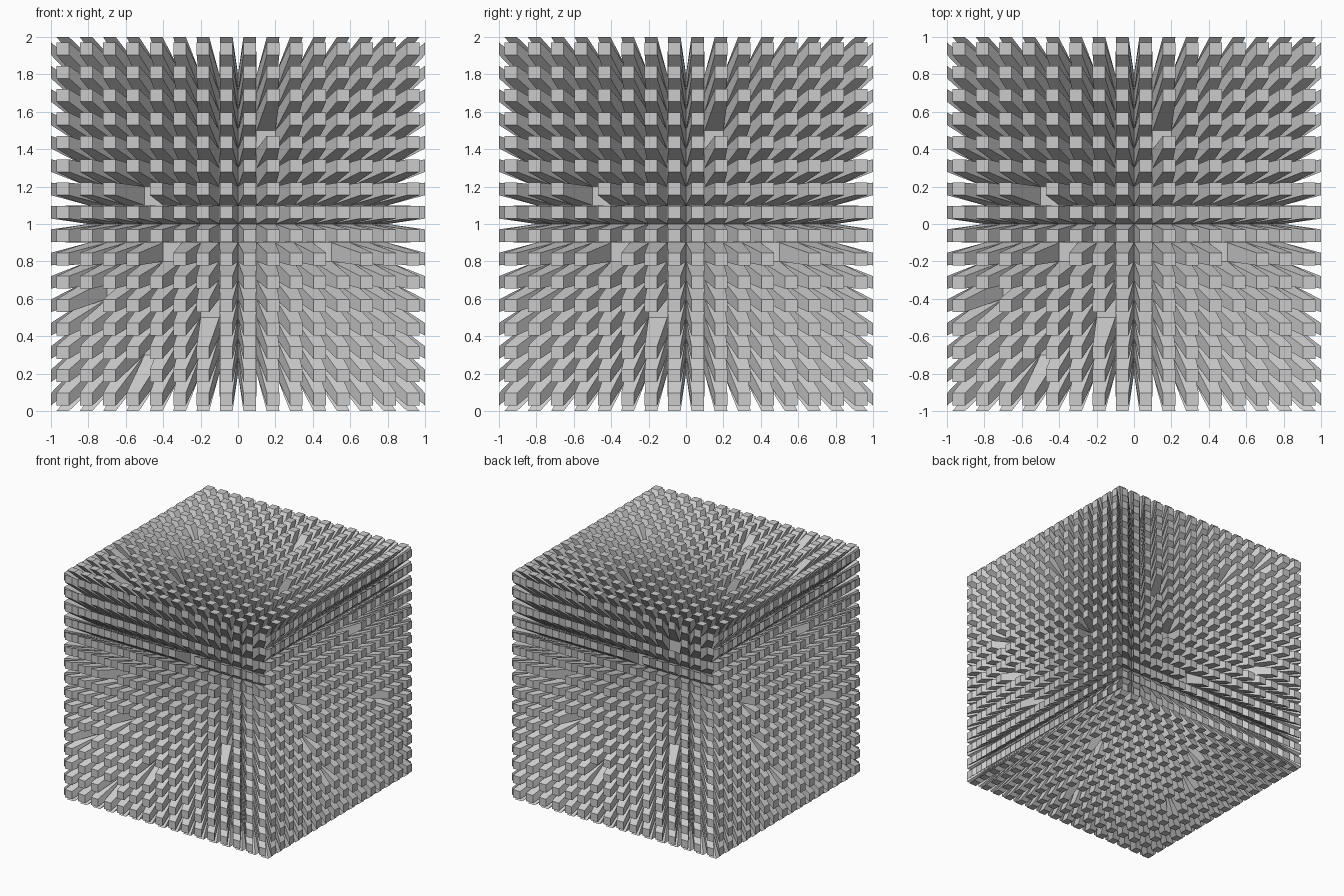
import bpy
import bmesh
from mathutils import Vector

if "Cube" in bpy.data.objects:
    bpy.data.objects.remove(bpy.data.objects["Cube"])

N = 16          # pegs per side
CORE = 0.8      # half size of the inner cube
TIP = 1.0       # half size at the peg tips
TIP_HALF = 0.0335
CELL = 2 * CORE / N

# Cells (column, row) left flat on every side, plus a few extra per side
FLAT = {(4, 6), (9, 12), (3, 9), (12, 6), (6, 3)}
X, Y, Z = Vector((1, 0, 0)), Vector((0, 1, 0)), Vector((0, 0, 1))
SIDES = [
    (X, Z, {(3, 1), (1, 4)}),      # front
    (Y, Z, set()),                 # right
    (-X, Z, {(12, 14)}),           # back
    (-Y, Z, set()),                # left
    (X, Y, {(3, 1), (1, 4)}),      # top
    (X, -Y, set()),                # bottom
]


def square(bm, u, v, n, cu, cv, half, depth):
    """Four corner vertices of a square on the plane at the given depth."""
    return [bm.verts.new(u * (cu + a * half) + v * (cv + b * half) + n * depth + Z)
            for a, b in ((-1, -1), (1, -1), (1, 1), (-1, 1))]


bm = bmesh.new()
for u, v, extra in SIDES:
    n = u.cross(v)
    for i in range(N):
        for j in range(N):
            cu, cv = (i + 0.5) * CELL - CORE, (j + 0.5) * CELL - CORE
            base = square(bm, u, v, n, cu, cv, CELL / 2, CORE)
            if (i, j) in FLAT | extra:
                bm.faces.new(base)
                continue
            # Tapered peg that fans out from the cube centre
            k = TIP / CORE
            tip = square(bm, u, v, n, cu * k, cv * k, TIP_HALF, TIP)
            bm.faces.new(tip)
            for a in range(4):
                b = (a + 1) % 4
                bm.faces.new((base[a], base[b], tip[b], tip[a]))

# Weld neighbouring peg roots into one skin
bmesh.ops.remove_doubles(bm, verts=bm.verts[:], dist=0.0005)
mesh = bpy.data.meshes.new("pegged_cube")
bm.to_mesh(mesh)
bm.free()
bpy.context.collection.objects.link(bpy.data.objects.new("pegged_cube", mesh))
